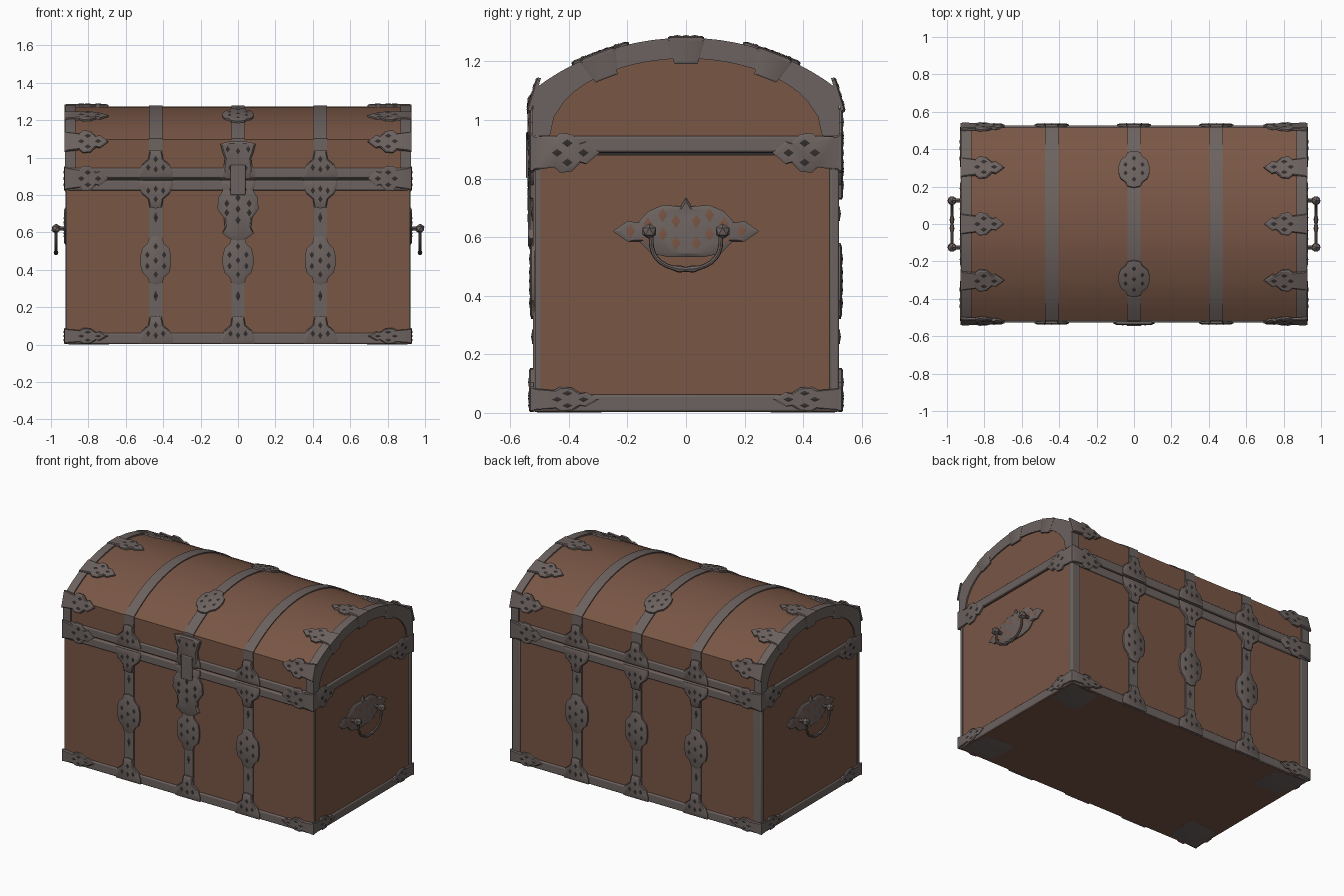
import bpy, bmesh, math
from mathutils import Vector, Matrix

if "Cube" in bpy.data.objects:
    bpy.data.objects.remove(bpy.data.objects["Cube"])
parts = []


def material(name, rgb):
    m = bpy.data.materials.new(name)
    m.use_nodes = True
    m.diffuse_color = (*rgb, 1)
    m.node_tree.nodes["Principled BSDF"].inputs["Base Color"].default_value = (*rgb, 1)
    return m


wood = material("brown wood", (0.19, 0.093, 0.06))
metal = material("grey iron", (0.15, 0.123, 0.115))
dark = material("dark iron", (0.03, 0.026, 0.025))


def finish(name, bm, mats):
    bmesh.ops.recalc_face_normals(bm, faces=bm.faces[:])
    me = bpy.data.meshes.new(name)
    bm.to_mesh(me)
    bm.free()
    for m in mats:
        me.materials.append(m)
    ob = bpy.data.objects.new(name, me)
    bpy.context.collection.objects.link(ob)
    parts.append(ob)
    return ob


def skin(bm, rows):
    """Join closed rows of points into a capped solid."""
    rings = [[bm.verts.new(p) for p in row] for row in rows]
    n = len(rings[0])
    for a, b in zip(rings, rings[1:]):
        for i in range(n):
            j = (i + 1) % n
            bm.faces.new((a[i], a[j], b[j], b[i]))
    bm.faces.new(rings[0])
    bm.faces.new(rings[-1])


def box(name, xs, ys, zs, mat, bevel=0.0):
    bm = bmesh.new()
    skin(bm, [[(xs[0], ys[0], z), (xs[1], ys[0], z), (xs[1], ys[1], z), (xs[0], ys[1], z)] for z in zs])
    ob = finish(name, bm, [mat])
    if bevel:
        mod = ob.modifiers.new("rounded", "BEVEL")
        mod.width, mod.segments = bevel, 3
    return ob


def plate(name, half, loc, normal, up, thick=0.01, gems=(), gem_mat=dark, gem=0.012, su=1, sv=1):
    """Raised ornament: mirrored outline with a sloped rim and small set diamonds."""
    n, v = Vector(normal).normalized(), Vector(up).normalized()
    u = v.cross(n)
    frame = Matrix((u, v, n)).transposed()
    outline = half + [(-a, b) for a, b in reversed(half) if a > 0]
    mid = sum(b for a, b in outline) / len(outline)

    def place(a, b, h):
        return Vector(loc) + frame @ Vector((a * su, b * sv, h))

    def ring(k, h):
        return [place(a * k, mid + (b - mid) * k, h) for a, b in outline]
    bm = bmesh.new()
    skin(bm, [ring(1, -0.006), ring(1, thick * 0.5), ring(0.88, thick)])
    for a, b in gems:
        for s in ((1, -1) if a else (1,)):
            c = a * s
            base = [bm.verts.new(place(c + p * gem, b + q * gem * 1.5, thick + 0.0005))
                    for p, q in ((1, 0), (0, 1), (-1, 0), (0, -1))]
            top = bm.verts.new(place(c, b, thick + 0.003))
            for i in range(4):
                bm.faces.new((base[i], base[(i + 1) % 4], top)).material_index = 1
    return finish(name, bm, [metal, gem_mat])


# Lid profile: short upright sides, then a shallow arch
R, CZ, HALF = 0.845, 0.427, 0.515
SPAN = math.asin(HALF / R)


def lid_profile(off, low=0.945):
    w = HALF + off
    arc = [((R + off) * math.sin(t), CZ + (R + off) * math.cos(t))
           for t in (SPAN * (i / 10 - 1) for i in range(21))]
    return [(-w, low), (-w, 1.02)] + arc + [(w, 1.02), (w, low)]


# Wooden body and domed lid
box("body", (-0.915, 0.915), (-HALF, HALF), (0.003, 0.88), wood)
box("seam", (-0.905, 0.905), (-0.505, 0.505), (0.87, 0.9), dark)
bm = bmesh.new()
skin(bm, [[(x, y, z) for y, z in lid_profile(0, 0.89)] for x in (-0.915, 0.915)])
finish("lid", bm, [wood])

# Iron bands round the rim and base
box("lid_rim", (-0.925, 0.925), (-0.527, 0.527), (0.89, 0.945), metal, 0.008)
box("body_rim", (-0.912, 0.912), (-0.527, 0.527), (0.825, 0.88), metal, 0.008)
box("base_band", (-0.923, 0.923), (-0.526, 0.526), (0.004, 0.062), metal, 0.008)

# Arched iron trim at both ends of the lid
for s, side in ((1, "left"), (-1, "right")):
    rows = []
    for (y, z), (yo, zo) in zip(lid_profile(0), lid_profile(0.009)):
        k = 1 / math.hypot(y / 0.465, (z - 0.945) / 0.265)
        yi, zi = y * k, 0.945 + (z - 0.945) * k
        rows.append([(s * 0.91, yi, zi), (s * 0.924, yi, zi), (s * 0.924, yo, zo),
                     (s * 0.87, yo, zo), (s * 0.87, y * 0.995, z - 0.004)])
    bm = bmesh.new()
    skin(bm, rows)
    finish("lid_end_trim_" + side, bm, [metal])

# Ornament outlines
rosette = [(0, 0.13), (0.035, 0.12), (0.045, 0.09), (0.072, 0.065), (0.082, 0.025),
           (0.082, -0.025), (0.072, -0.065), (0.045, -0.09), (0.035, -0.12), (0, -0.13)]
rosette_gems = [(0, 0), (0.045, 0.03), (0.045, -0.03), (0, 0.075), (0, -0.075)]
foot = [(0, 0.15), (0.032, 0.145), (0.04, 0.1), (0.075, 0.07), (0.092, 0.03), (0.09, 0)]
foot_gems = [(0, 0.1), (0.04, 0.055), (0, 0.045)]
tip = [(0, 0.235), (0.035, 0.19), (0.03, 0.17), (0.058, 0.14), (0.062, 0.1), (0.045, 0.08), (0.055, 0)]
tip_gems = [(0, 0.18), (0.03, 0.125), (0, 0.09)]

# Three straps running round the chest, with rosettes and end plates
UP, DOWN = (0, 0, 1), (0, 0, -1)
for x, tag in ((-0.44, "right"), (0, "middle"), (0.44, "left")):
    w = 0.035
    box("body_strap_" + tag, (x - w, x + w), (-0.522, 0.522), (0.05, 0.84), metal)
    bm = bmesh.new()
    skin(bm, [[(x - w, y, z - 0.004), (x - w, yo, zo), (x + w, yo, zo), (x + w, y, z - 0.004)]
              for (y, z), (yo, zo) in zip(lid_profile(-0.004), lid_profile(0.007))])
    finish("lid_strap_" + tag, bm, [metal])
    for s, face in ((-1, "front"), (1, "back")):
        n, y, end = (0, s, 0), s * 0.523, tag + "_" + face
        plate("body_rosette_" + end, rosette, (x, y, 0.45), n, UP, gems=rosette_gems)
        plate("base_plate_" + end, foot, (x, y + s * 0.003, 0.004), n, UP, gems=foot_gems)
        plate("lid_plate_" + end, foot, (x, y + s * 0.003, 0.892), n, UP, gems=foot_gems)
        plate("rim_plate_" + end, foot, (x, y + s * 0.003, 0.878), n, DOWN, gems=foot_gems)
        for z in (0.26, 0.68):
            plate("strap_stud_" + end, [(0, 0.025), (0.01, 0), (0, -0.025)], (x, y, z), n, UP,
                  thick=0.003, gems=[(0, 0)], gem=0.009)
        a = s * math.asin(0.29 / R)
        n = Vector((0, math.sin(a), math.cos(a)))
        plate("lid_rosette_" + end, rosette, n * (R + 0.006) + Vector((0, 0, CZ)), n,
              (0, math.cos(a), -math.sin(a)), gems=rosette_gems, sv=0.8)

# Corner fittings, repeated at every corner
for sx, side in ((1, "left"), (-1, "right")):
    inward = (-sx, 0, 0)
    for sy, face in ((-1, "front"), (1, "back")):
        end = side + "_" + face
        for z, k, tag in ((0.888, 1.1, "rim"), (0.046, 0.7, "base")):
            plate(tag + "_corner_long_" + end, tip, (sx * 0.928, sy * 0.526, z), (0, sy, 0),
                  inward, gems=tip_gems, su=k)
            plate(tag + "_corner_end_" + end, tip, (sx * 0.922, sy * 0.53, z), (sx, 0, 0),
                  (0, -sy, 0), gems=tip_gems, su=k, thick=0.008)
        plate("lid_side_tip_" + end, tip, (sx * 0.928, sy * 0.519, 1.085), (0, sy, 0.3), inward, gems=tip_gems)
        # Corner plate under the base
        plate("base_under_corner_" + end, [(0, 0.19), (0.1, 0.1), (0.16, 0.03), (0, -0.13)],
              (sx * 0.82, sy * 0.42, 0.004), DOWN, (-sx, -sy, 0), thick=0.003, su=0.85)
    # Fittings on the arch, with tabs folded over the end
    for y, tag in ((-0.3, "front"), (0, "centre"), (0.3, "back")):
        a = math.asin(y / R)
        n = Vector((0, math.sin(a), math.cos(a)))
        p = n * (R + 0.005) + Vector((0, 0, CZ))
        plate("lid_top_tip_%s_%s" % (side, tag), tip, (sx * 0.928, p.y, p.z), n, inward, gems=tip_gems)
        plate("lid_end_tab_%s_%s" % (side, tag), [(0.065, 0), (0.04, 0.085)],
              (sx * 0.922, p.y, p.z), (sx, 0, 0), -n, thick=0.006)
    # Upright edge strips
    xs = sorted((sx * 0.86, sx * 0.921))
    box("back_post_" + side, xs, (0.49, 0.523), (0.02, 0.85), metal, 0.008)
    box("front_edge_" + side, sorted((sx * 0.9, sx * 0.92)), (-0.5145, -0.497), (0.03, 0.86), metal)

# Lock on the front
lock_top = [(0.05, 0.2), (0.095, 0.19), (0.085, 0.15), (0.07, 0.11), (0.08, 0.04), (0.065, 0)]
lock_low = [(0, 0.2), (0.075, 0.19), (0.105, 0.14), (0.11, 0.08), (0.075, 0.03), (0.07, -0.02),
            (0.085, -0.05), (0.045, -0.08), (0, -0.09)]
plate("lock_hasp", lock_top, (0, -0.526, 0.885), (0, -1, 0), UP, thick=0.015,
      gems=[(0, 0.15), (0.055, 0.16), (0.04, 0.06)])
plate("lock_plate", lock_low, (0, -0.526, 0.645), (0, -1, 0), UP, thick=0.013,
      gems=[(0, 0.08), (0.06, 0.11), (0.06, 0.06), (0, 0.02), (0, 0.14)], gem=0.014)
box("hasp_tongue", (-0.04, 0.04), (-0.546, -0.52), (0.8, 0.96), metal, 0.006)

# Pierced handle plates with hanging handles on both ends
wing = [(0, 0.115), (0.018, 0.085), (0.08, 0.09), (0.13, 0.068), (0.165, 0.03), (0.2, 0.035), (0.25, 0),
        (0.2, -0.035), (0.16, -0.035), (0.12, -0.075), (0.06, -0.088), (0, -0.088)]
wing_gems = [(0.035, 0.035), (0.08, 0.055), (0.08, -0.01), (0.035, -0.04),
             (0.13, 0.025), (0.135, -0.025), (0.19, 0)]
for s, side in ((1, "left"), (-1, "right")):
    plate("handle_plate_" + side, wing, (s * 0.915, 0, 0.62), (s, 0, 0), UP, thick=0.014,
          gems=wing_gems, gem_mat=wood, gem=0.016)
    for y in (-0.125, 0.125):
        bm = bmesh.new()
        bmesh.ops.create_icosphere(bm, subdivisions=1, radius=0.027,
                                   matrix=Matrix.Translation((s * 0.973, y, 0.62)))
        bmesh.ops.create_cone(bm, cap_ends=True, segments=8, radius1=0.011, radius2=0.011, depth=0.06,
                              matrix=Matrix.Translation((s * 0.94, y, 0.62)) @ Matrix.Rotation(math.pi / 2, 4, "Y"))
        finish("handle_knob_" + side, bm, [metal])
    rows = []
    for i in range(17):
        t = math.pi * i / 16
        out = Vector((0, -math.cos(t), -math.sin(t)))
        centre = Vector((s * 0.973, 0.12 * out.y, 0.615 + 0.125 * math.copysign(abs(out.z) ** 0.6, out.z)))
        r = 0.008 + 0.005 * (i in (7, 9))
        rows.append([centre + r * (math.cos(q) * out + math.sin(q) * Vector((1, 0, 0)))
                     for q in (math.tau * k / 8 for k in range(8))])
    bm = bmesh.new()
    skin(bm, rows)
    finish("handle_bail_" + side, bm, [metal])

# Smooth curved surfaces, keep hard edges
bpy.ops.object.select_all(action="DESELECT")
for ob in parts:
    ob.select_set(True)
bpy.context.view_layer.objects.active = parts[0]
bpy.ops.object.shade_smooth_by_angle(angle=math.radians(30))
